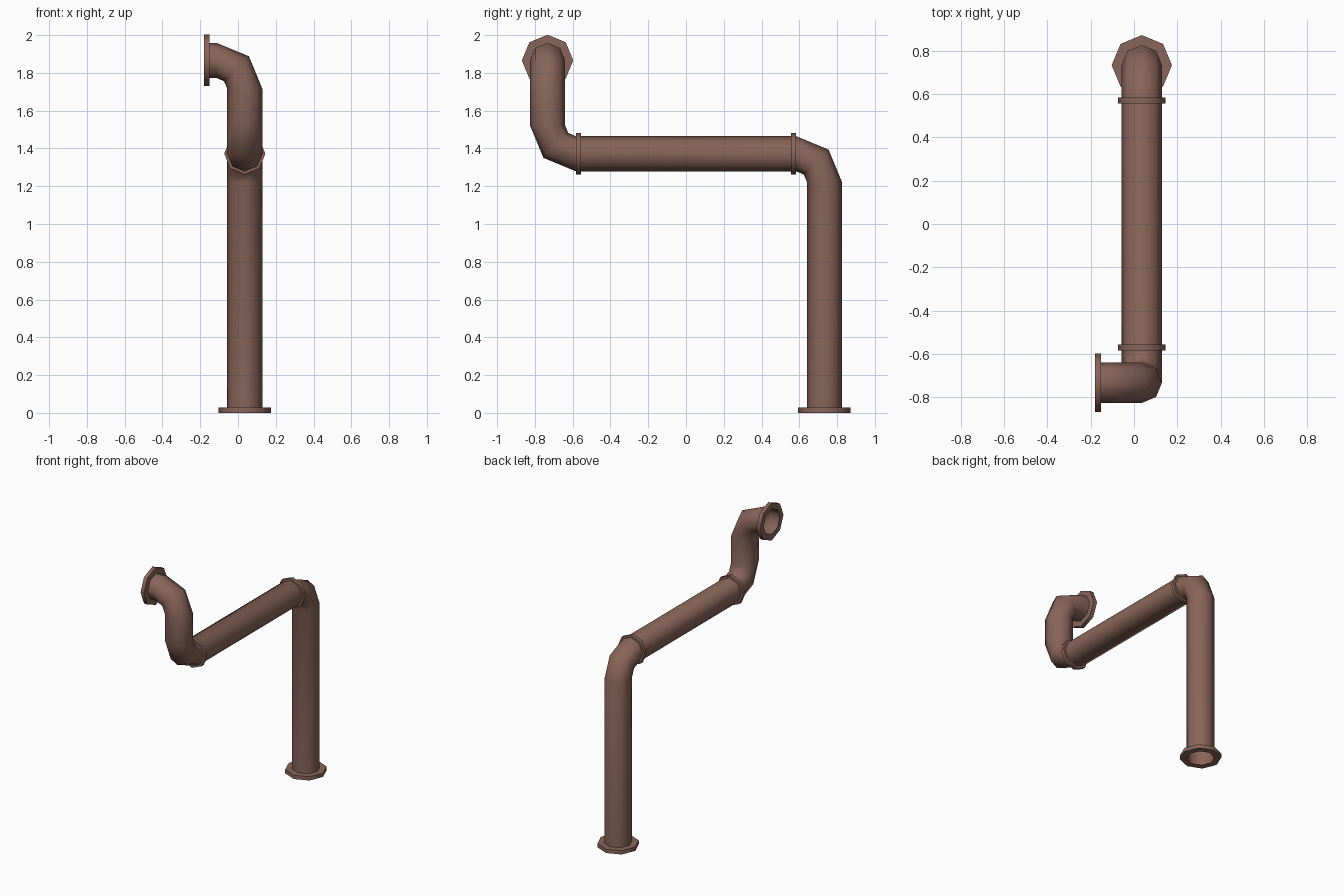
import bpy, bmesh, math
from mathutils import Vector

if "Cube" in bpy.data.objects:
    bpy.data.objects.remove(bpy.data.objects["Cube"])

SIDES, R, BEND = 8, 0.093, 0.15
X, Y, Z1, Z2 = 0.036, 0.733, 1.372, 1.866

rust = bpy.data.materials.new("rust brown")
rust.diffuse_color = (0.25, 0.13, 0.10, 1)
rust.use_nodes = True
rust.node_tree.nodes["Principled BSDF"].inputs["Base Color"].default_value = rust.diffuse_color


def ring(bm, centre, u, v, radius):
    return [bm.verts.new(centre + radius * (math.cos(a) * u + math.sin(a) * v))
            for a in (2 * math.pi * i / SIDES for i in range(SIDES))]


def bridge(bm, a, b):
    for i in range(SIDES):
        j = (i + 1) % SIDES
        bm.faces.new((a[i], a[j], b[j], b[i]))


def finish(bm, name):
    me = bpy.data.meshes.new(name)
    bm.to_mesh(me)
    bm.free()
    me.materials.append(rust)
    ob = bpy.data.objects.new(name, me)
    bpy.context.collection.objects.link(ob)
    bpy.ops.object.select_all(action='DESELECT')
    ob.select_set(True)
    bpy.context.view_layer.objects.active = ob
    bpy.ops.object.shade_smooth_by_angle(angle=math.radians(60))
    return ob


def pipe(name, corners):
    """Open octagonal tube along the corners, each bend a two-segment elbow."""
    pts = [Vector(c) for c in corners]
    dirs = [(b - a).normalized() for a, b in zip(pts, pts[1:])]
    stations = [(pts[0], dirs[0])]
    for p, d0, d1 in zip(pts[1:-1], dirs, dirs[1:]):
        pivot = p + BEND * (d1 - d0)
        for k in range(3):
            a = k * math.pi / 4
            stations.append((pivot + BEND * (math.sin(a) * d0 - math.cos(a) * d1),
                             math.cos(a) * d0 + math.sin(a) * d1))
    stations.append((pts[-1], dirs[-1]))
    bm = bmesh.new()
    u, last, prev = Vector((1, 0, 0)), dirs[0], None
    for c, t in stations:
        u = last.rotation_difference(t) @ u
        r = ring(bm, c, u, t.cross(u), R)
        if prev:
            bridge(bm, prev, r)
        last, prev = t, r
    finish(bm, name)


def flange(name, start, axis, radius, thick):
    """Octagonal collar with an open bore the size of the pipe."""
    t = Vector(axis)
    u = Vector((0, 0, 1)) if abs(t.z) < 0.5 else Vector((1, 0, 0))
    v = t.cross(u)
    p = Vector(start)
    q = p + t * thick
    bm = bmesh.new()
    rings = [ring(bm, c, u, v, r) for c, r in
             ((p, R), (p, radius), (q, radius), (q, R))]
    for a, b in zip(rings, rings[1:]):
        bridge(bm, b, a)
    bmesh.ops.recalc_face_normals(bm, faces=bm.faces)
    # outward means the outer wall points away from the axis
    bm.faces.ensure_lookup_table()
    wall = bm.faces[SIDES]
    if wall.normal.dot(wall.calc_center_median() - (p + q) / 2) < 0:
        bmesh.ops.reverse_faces(bm, faces=bm.faces)
    finish(bm, name)


# Main bent pipe: up, forward, up again, then out to the left
pipe("pipe", [(X, Y, 0), (X, Y, Z1), (X, -Y, Z1), (X, -Y, Z2), (-0.18, -Y, Z2)])

# End flanges
flange("base_flange", (X, Y, 0), (0, 0, 1), 0.139, 0.028)
flange("outlet_flange", (-0.18, -Y, Z2), (1, 0, 0), 0.136, 0.028)

# Joint collars on the horizontal run
for name, y in (("rear_collar", 0.557), ("front_collar", -0.583)):
    flange(name, (X, y, Z1), (0, 1, 0), 0.109, 0.026)
